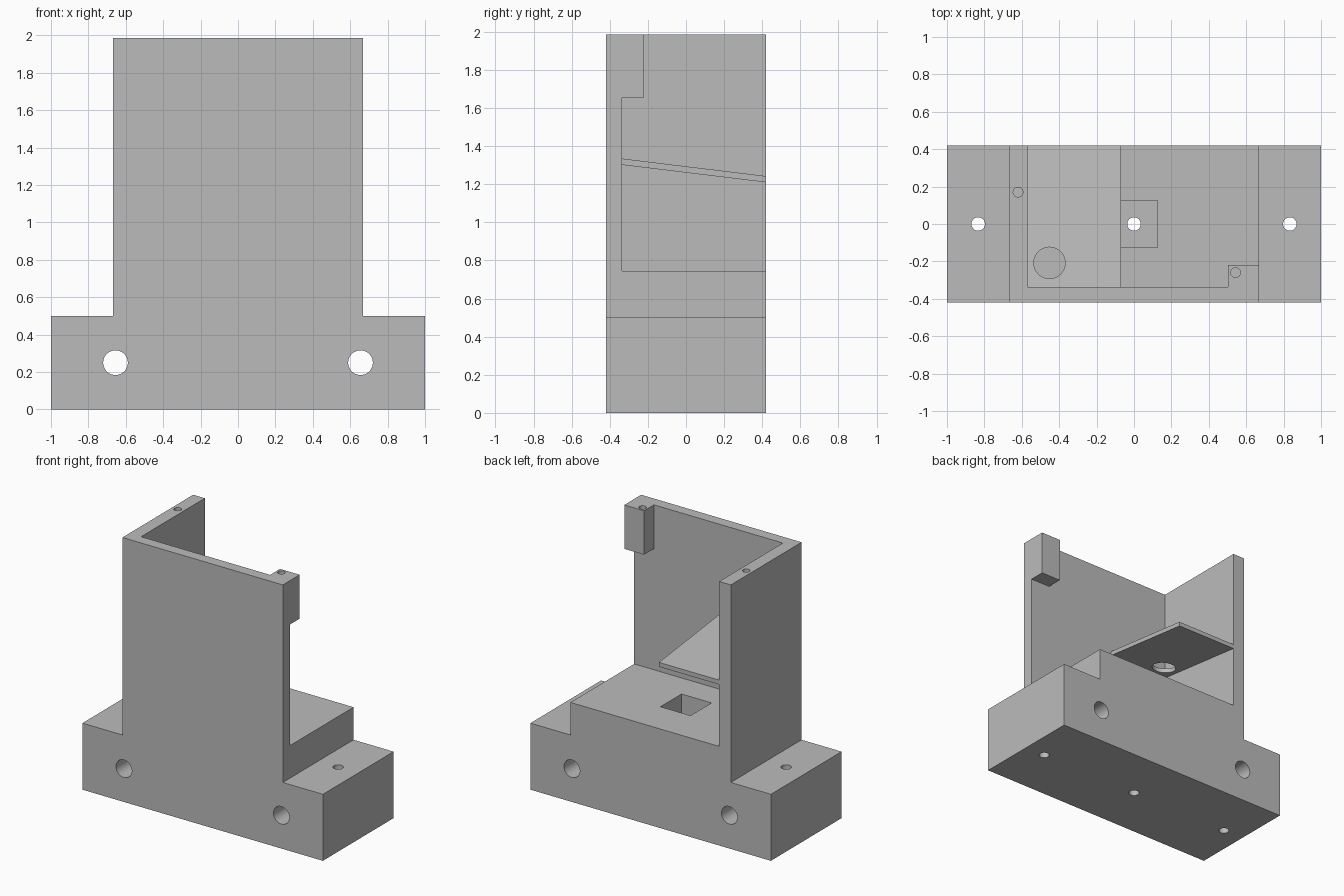
import bpy
import bmesh
from math import pi
from mathutils import Matrix, Vector

default = bpy.data.objects.get("Cube")
if default:
    bpy.data.objects.remove(default, do_unlink=True)

grey = bpy.data.materials.new("plain grey")
grey.use_nodes = True
grey.diffuse_color = (0.5, 0.5, 0.5, 1)
grey.node_tree.nodes["Principled BSDF"].inputs["Base Color"].default_value = (0.5, 0.5, 0.5, 1)

# Main dimensions
HALF_X, HALF_Y, TOP = 1.0, 0.42, 1.985
BASE_TOP, FLOOR = 0.5, 0.745
WALL_X, INNER_X, INNER_Y = 0.667, -0.57, -0.337
OUT = 0.2  # overshoot of the cutters


def finish(name, bm):
    bmesh.ops.recalc_face_normals(bm, faces=bm.faces)
    mesh = bpy.data.meshes.new(name)
    bm.to_mesh(mesh)
    bm.free()
    mesh.materials.append(grey)
    obj = bpy.data.objects.new(name, mesh)
    bpy.context.collection.objects.link(obj)
    return obj


def prism(name, points, sweep):
    """Polygon swept along a vector."""
    bm = bmesh.new()
    face = bm.faces.new([bm.verts.new(p) for p in points])
    swept = bmesh.ops.extrude_face_region(bm, geom=[face])["geom"]
    bmesh.ops.translate(bm, vec=Vector(sweep),
                        verts=[v for v in swept if isinstance(v, bmesh.types.BMVert)])
    return finish(name, bm)


def box(name, x, y, z):
    points = [(x[0], y[0], z[0]), (x[1], y[0], z[0]), (x[1], y[1], z[0]), (x[0], y[1], z[0])]
    return prism(name, points, (0, 0, z[1] - z[0]))


def rod(name, centre, radius, length, axis="Z"):
    matrix = Matrix.Translation(centre)
    if axis == "Y":
        matrix = matrix @ Matrix.Rotation(pi / 2, 4, "X")
    bm = bmesh.new()
    bmesh.ops.create_cone(bm, cap_ends=True, segments=40, radius1=radius,
                          radius2=radius, depth=length, matrix=matrix)
    return finish(name, bm)


def select(obj):
    bpy.ops.object.select_all(action="DESELECT")
    obj.select_set(True)
    bpy.context.view_layer.objects.active = obj


def cut(target, cutter):
    cutter.hide_render = True
    mod = target.modifiers.new("cut", "BOOLEAN")
    mod.operation, mod.solver, mod.object = "DIFFERENCE", "EXACT", cutter
    select(target)
    bpy.ops.object.modifier_apply(modifier=mod.name)
    bpy.data.objects.remove(cutter, do_unlink=True)


# Body: stepped outline swept from front to back
outline = [(HALF_X, 0), (HALF_X, BASE_TOP), (WALL_X, BASE_TOP), (WALL_X, TOP)]
outline += [(-x, z) for x, z in reversed(outline)]
body = prism("body", [(x, -HALF_Y, z) for x, z in outline], (0, 2 * HALF_Y, 0))

# Open chamber, leaving front wall, side wall and a corner post
post_x, post_y, post_z = 0.503, -0.22, 1.655
right, back = WALL_X + OUT, HALF_Y + OUT
plan = [(INNER_X, INNER_Y), (post_x, INNER_Y), (post_x, post_y),
        (right, post_y), (right, back), (INNER_X, back)]
cut(body, prism("chamber", [(x, y, FLOOR) for x, y in plan], (0, 0, TOP + OUT - FLOOR)))
cut(body, box("under_post", (post_x - OUT, right), (INNER_Y, post_y + OUT), (FLOOR, post_z)))

# Square pocket in the floor and three vertical bolt holes
cut(body, box("pocket", (-0.125, 0.125), (-0.125, 0.125), (BASE_TOP, FLOOR + OUT)))
for x in (-0.833, 0, 0.833):
    cut(body, rod("bolt_hole", (x, 0, BASE_TOP / 2), 0.036, 2))

# Cross holes from front to back
for x in (-0.655, 0.655):
    cut(body, rod("cross_hole", (x, 0, 0.25), 0.066, 2, "Y"))

# Blind screw holes in the side wall and the post
for x, y in ((-0.62, 0.17), (0.543, -0.26)):
    cut(body, rod("screw_hole", (x, y, TOP), 0.026, 0.4))

# Sloping shelf with a round hole
high, low, thick = 1.302, 1.21, 0.033
side = [(INNER_Y, high), (HALF_Y, low), (HALF_Y, low + thick), (INNER_Y, high + thick)]
shelf = prism("sloping_shelf", [(INNER_X, y, z) for y, z in side], (0.5, 0, 0))
cut(shelf, rod("shelf_hole", (-0.452, -0.208, high), 0.084, 1))

for obj in (body, shelf):
    select(obj)
    bpy.ops.object.shade_smooth_by_angle(angle=pi / 6)
